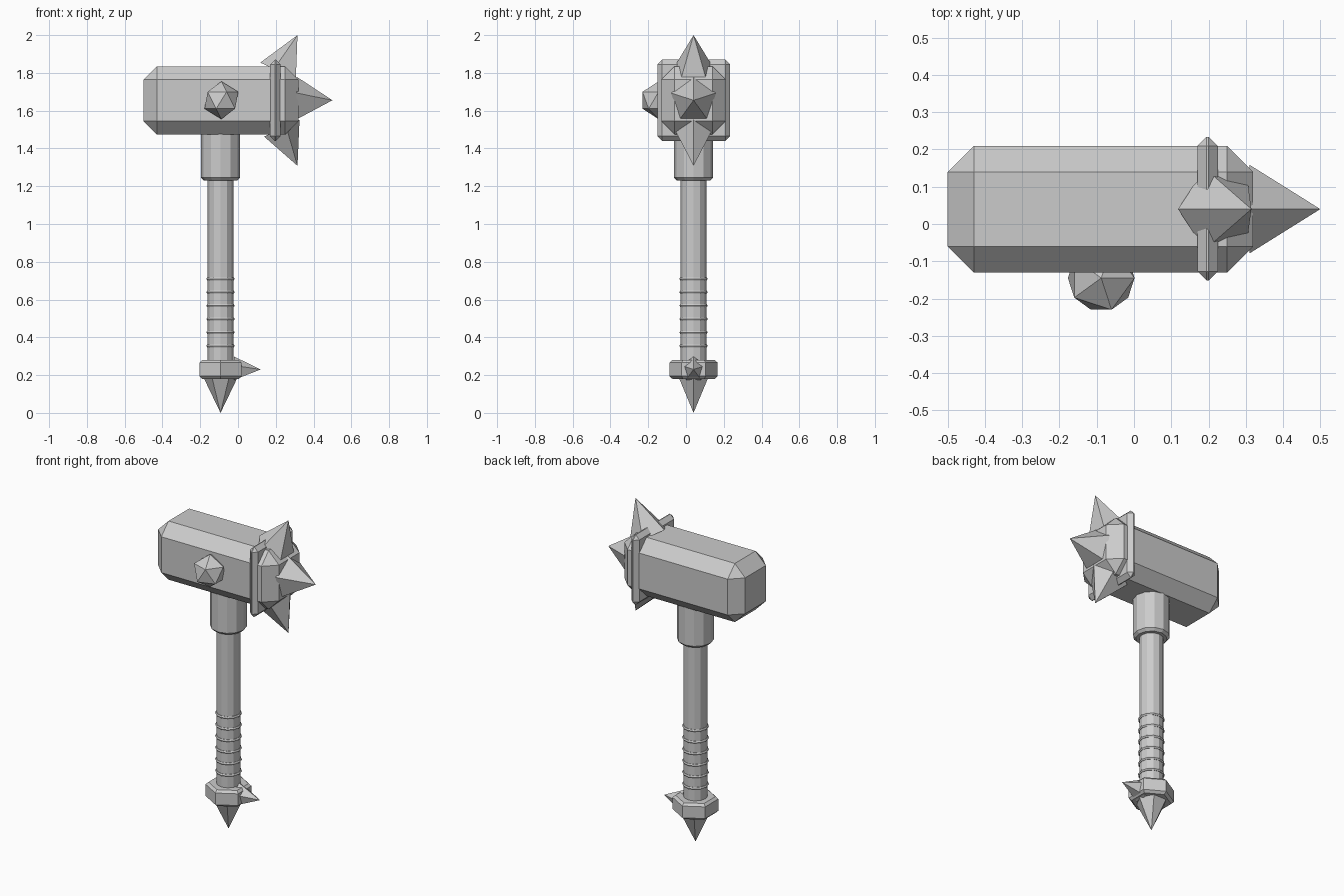
import bpy
from math import pi, atan2
from mathutils import Vector, Matrix

if "Cube" in bpy.data.objects:
    bpy.data.objects.remove(bpy.data.objects["Cube"])

CX, CY, HZ = -0.0925, 0.04, 1.655   # handle axis and head height


def finish(name, bevel=0):
    ob = bpy.context.object
    ob.name = name
    if bevel:
        m = ob.modifiers.new("bevel", 'BEVEL')
        m.width = bevel
        m.segments = 1
        m.limit_method = 'ANGLE'
        m.angle_limit = pi / 3.5
    return ob


def box(name, lo, hi, bevel):
    lo, hi = Vector(lo), Vector(hi)
    bpy.ops.mesh.primitive_cube_add(size=1, location=(lo + hi) / 2)
    ob = finish(name, bevel)
    ob.data.transform(Matrix.Diagonal((*(hi - lo), 1)))
    ob.modifiers["bevel"].angle_limit = 0.5


def cylinder(name, sides, r, z0, z1, bevel=0):
    bpy.ops.mesh.primitive_cylinder_add(vertices=sides, radius=r, depth=z1 - z0,
                                        location=(CX, CY, (z0 + z1) / 2))
    ob = finish(name)
    if bevel:
        m = ob.modifiers.new("bevel", 'BEVEL')
        m.width, m.segments = bevel, 1
        m.limit_method, m.angle_limit = 'ANGLE', 1.2
    return ob


def spike(name, base, tip, r, sides=5):
    # cone in the XZ plane, with one base corner on its local -x side
    (x0, z0), (x1, z1) = base, tip
    d = Vector((x1 - x0, 0, z1 - z0))
    bpy.ops.mesh.primitive_cone_add(vertices=sides, radius1=r, radius2=0, depth=d.length)
    ob = finish(name)
    ob.data.transform(Matrix.Rotation(pi / 2, 4, 'Z'))
    ob.rotation_euler = (0, atan2(d.x, d.z), 0)
    ob.location = ((x0 + x1) / 2, CY, (z0 + z1) / 2)


# Hammer head and its band
box("head", (-0.5, -0.13, 1.475), (0.32, 0.21, 1.835), 0.07)
box("head_band", (0.17, -0.152, 1.44), (0.225, 0.234, 1.87), 0.025)

# Head spikes
spike("front_spike", (0.31, HZ), (0.5, HZ), 0.125)
spike("upper_spike", (0.222, 1.805), (0.315, 2.0), 0.115)
spike("lower_spike", (0.222, 1.503), (0.315, 1.308), 0.115)

# Faceted stud on the side of the head
bpy.ops.mesh.primitive_ico_sphere_add(subdivisions=1, radius=0.1, location=(-0.088, -0.145, HZ))
finish("side_stud")

# Shaft, collar and grip rings
cylinder("shaft", 12, 0.068, 0.25, 1.3)
cylinder("collar", 12, 0.103, 1.23, 1.5, 0.015)
for i in range(6):
    bpy.ops.mesh.primitive_torus_add(major_segments=12, minor_segments=6, major_radius=0.066,
                                     minor_radius=0.009, location=(CX, CY, 0.355 + 0.071 * i))
    finish(f"grip_ring_{i + 1}")

# Pommel with its spikes
cylinder("pommel", 6, 0.128, 0.18, 0.28, 0.014)
spike("pommel_spike", (CX, 0.185), (CX, 0.0), 0.089, 6)
spike("pommel_side_spike", (-0.02, 0.23), (0.12, 0.23), 0.068)
